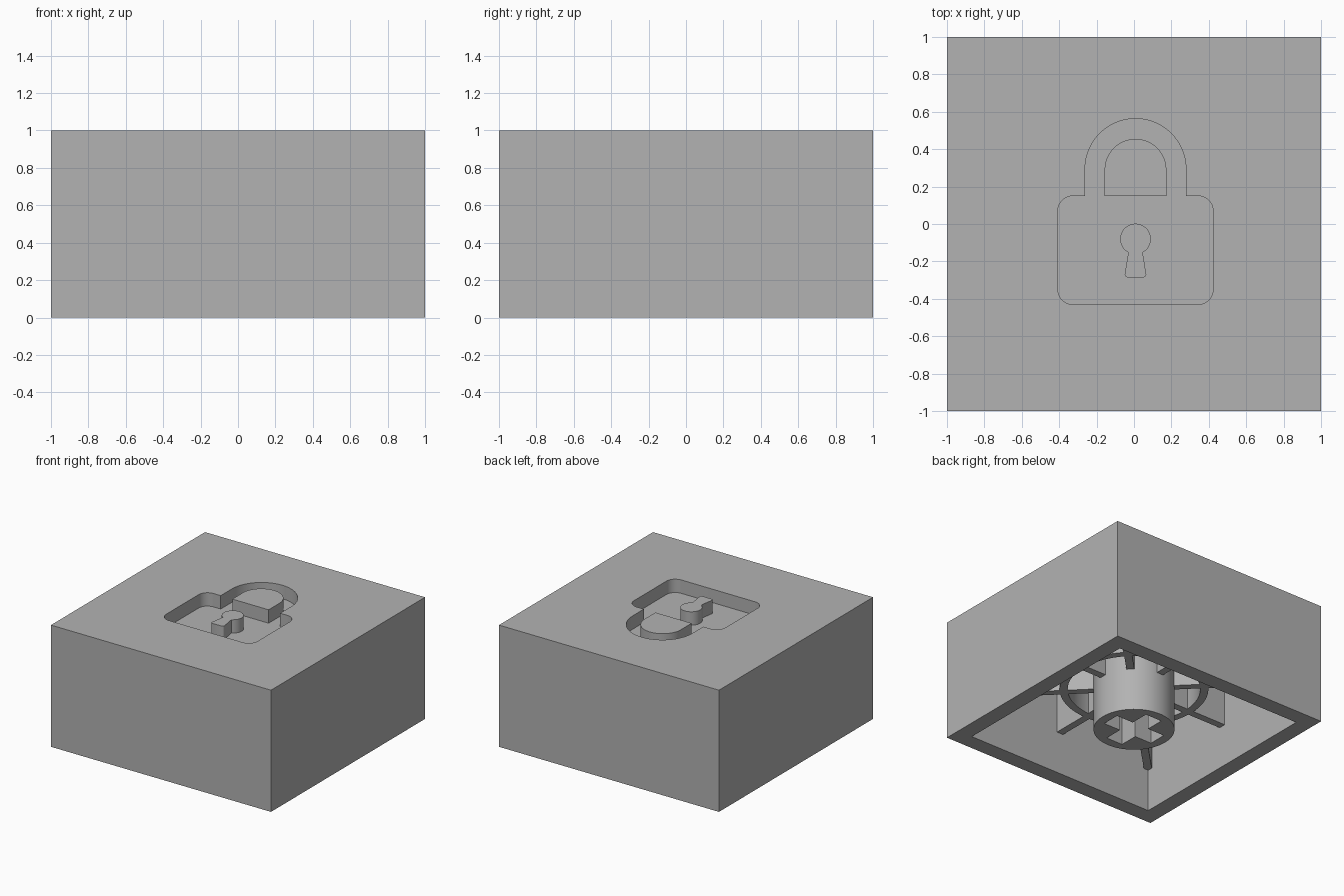
import bpy, bmesh
from math import cos, sin, pi, radians

default = bpy.data.objects.get("Cube")
if default:
    bpy.data.objects.remove(default, do_unlink=True)

grey = bpy.data.materials.new("plain_grey")
grey.use_nodes = True
grey.diffuse_color = (0.448, 0.448, 0.448, 1)
grey.node_tree.nodes["Principled BSDF"].inputs["Base Color"].default_value = grey.diffuse_color

INNER = 0.867     # half width of the hollow
CEILING = 0.78    # height of the hollow
RIB_BASE = 0.35   # lower edge of ribs and ring
FLOOR = 0.89      # floor of the padlock recess
CX = 0.008        # centre line of the padlock


def arc(x, y, r, start, end, steps=12):
    angles = [radians(start + (end - start) * i / steps) for i in range(steps + 1)]
    return [(x + r * cos(a), y + r * sin(a)) for a in angles]


def circle(r, steps=96):
    return arc(0, 0, r, 0, 360, steps)[:-1]


def rectangle(half_x, half_y, turn=0):
    c, s = cos(turn), sin(turn)
    corners = [(-half_x, -half_y), (half_x, -half_y), (half_x, half_y), (-half_x, half_y)]
    return [(x * c - y * s, x * s + y * c) for x, y in corners]


def prism(name, outline, bottom, top):
    """Extrude a counter-clockwise outline between two heights."""
    bm = bmesh.new()
    face = bm.faces.new([bm.verts.new((x, y, bottom)) for x, y in outline])
    raised = bmesh.ops.extrude_face_region(bm, geom=[face])["geom"]
    for v in raised:
        if isinstance(v, bmesh.types.BMVert):
            v.co.z = top
    bmesh.ops.recalc_face_normals(bm, faces=bm.faces)
    mesh = bpy.data.meshes.new(name)
    bm.to_mesh(mesh)
    bm.free()
    mesh.materials.append(grey)
    obj = bpy.data.objects.new(name, mesh)
    bpy.context.collection.objects.link(obj)
    return obj


def combine(target, tool, operation="DIFFERENCE"):
    """Apply a boolean and remove the tool object."""
    mod = target.modifiers.new("cut", "BOOLEAN")
    mod.operation, mod.solver, mod.object = operation, "EXACT", tool
    bpy.context.view_layer.objects.active = target
    bpy.ops.object.modifier_apply(modifier=mod.name)
    bpy.data.objects.remove(tool, do_unlink=True)


# Hollow square cap
cap = prism("cap", rectangle(1, 1), 0, 1)
combine(cap, prism("hollow", rectangle(INNER, INNER), -0.1, CEILING))

# Padlock recess, leaving the shackle opening and keyhole standing
body_x, r = 0.335, 0.08
lock = (arc(CX - body_x, -0.35, r, 180, 270) + arc(CX + body_x, -0.35, r, 270, 360)
        + arc(CX + body_x, 0.07, r, 0, 90) + [(CX + 0.27, 0.15)]
        + arc(CX, 0.293, 0.27, 0, 180, 40) + [(CX - 0.27, 0.15)]
        + arc(CX - body_x, 0.07, r, 90, 180))
shackle_opening = [(CX - 0.165, 0.15), (CX + 0.165, 0.15)] + arc(CX, 0.29, 0.165, 0, 180, 32)
keyhole = (arc(CX - 0.04, -0.268, 0.018, 190, 260, 4) + arc(CX + 0.04, -0.268, 0.018, 280, 350, 4)
           + arc(CX, -0.08, 0.082, -62, 242, 36))
recess = prism("recess", lock, FLOOR, 1.1)
for outline in (shackle_opening, keyhole):
    combine(recess, prism("island", outline, FLOOR - 0.1, 1.2))
combine(cap, recess)

# Stem with a cross-shaped socket
stem = prism("stem", circle(0.305), 0, CEILING)
cross = prism("cross", rectangle(0.23, 0.075), -0.1, 0.45)
combine(cross, prism("cross_arm", rectangle(0.075, 0.23), -0.1, 0.45), "UNION")
combine(stem, cross)

# Stiffening ring and eight radial ribs under the ceiling
ribs = prism("ring_and_ribs", circle(0.56), RIB_BASE, CEILING)
combine(ribs, prism("ring_hole", circle(0.5), 0, 1))
for i in range(4):
    length = INNER * (2 ** 0.5 if i % 2 else 1)
    combine(ribs, prism("rib", rectangle(length, 0.03, i * pi / 4), RIB_BASE, CEILING), "UNION")
combine(ribs, prism("stem_hole", circle(0.305), 0, 1))

# Smooth the round walls, keep the corners crisp
for obj in (cap, stem, ribs):
    bpy.ops.object.select_all(action="DESELECT")
    obj.select_set(True)
    bpy.context.view_layer.objects.active = obj
    bpy.ops.object.shade_smooth_by_angle(angle=radians(30))
